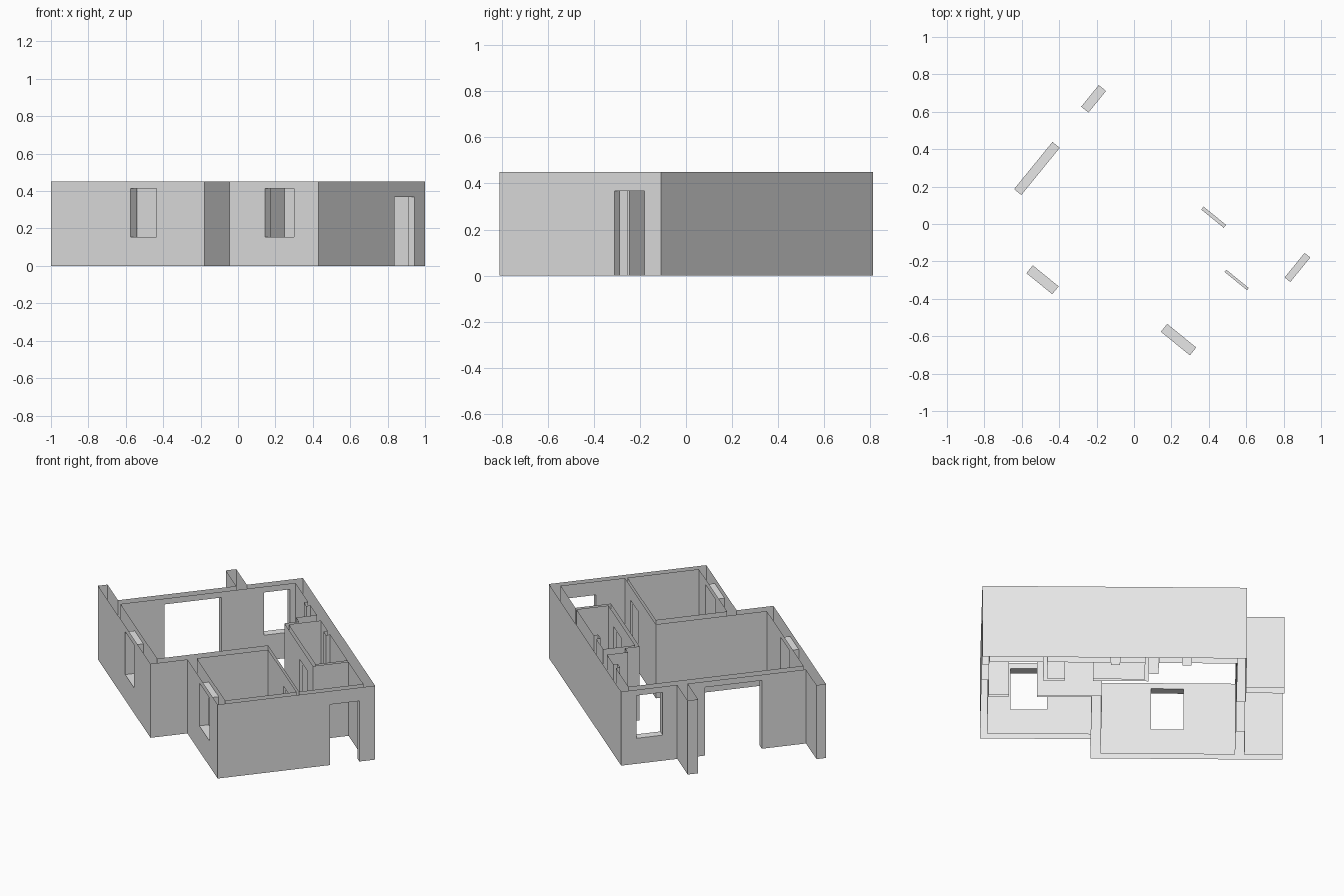
import bpy, bmesh, math
from mathutils import Matrix, Vector

cube = bpy.data.objects.get("Cube")
if cube:
    bpy.data.objects.remove(cube, do_unlink=True)

HEIGHT = 0.45
TURN = Matrix.Rotation(math.radians(-39.15), 4, 'Z')

plaster = bpy.data.materials.new("plaster_grey")
plaster.use_nodes = True
plaster.diffuse_color = (0.8, 0.8, 0.8, 1)
plaster.node_tree.nodes["Principled BSDF"].inputs["Base Color"].default_value = (0.8, 0.8, 0.8, 1)

# Wall footprints in house axes: along min, along max, across min, across max
parts = {
    "outer_walls": [
        (-0.615, 0.232, -0.567, -0.513),   # long front wall
        (0.177, 0.232, -0.567, 0.122),     # step wall running inward
        (0.177, 0.844, -0.356, -0.302),    # short front wall
        (0.805, 0.844, -0.356, 0.546),     # entry wall
        (-0.615, 0.844, 0.49, 0.546),      # back wall
        (-0.615, -0.565, -0.567, 0.546),   # balcony wall
    ],
    "balcony_fins": [
        (-0.827, -0.615, -0.567, -0.513),
        (-0.827, -0.615, 0.165, 0.225),
    ],
    "partitions": [
        (0.232, 0.805, 0.107, 0.122),      # bedroom
        (-0.075, 0.505, 0.287, 0.307),     # bathroom side
        (0.485, 0.505, 0.287, 0.49),       # bathroom end by the hall
        (-0.075, -0.055, 0.287, 0.49),     # bathroom far end
    ],
    "wall_posts": [
        (-0.13, -0.075, 0.37, 0.49),
        (0.085, 0.135, 0.465, 0.49),
        (-0.31, -0.26, 0.465, 0.49),
    ],
}

# Openings: footprint followed by sill and head height
SILL, HEAD, DOOR = 0.155, 0.415, 0.368
openings = [
    (-0.28, -0.102, -0.567, -0.513, SILL, HEAD),   # front window
    (0.475, 0.675, -0.356, -0.302, SILL, HEAD),    # bedroom window
    (-0.615, -0.565, 0.308, 0.457, SILL, HEAD),    # kitchen window
    (-0.615, -0.565, -0.26, 0.065, 0, HEAD),       # balcony opening
    (0.805, 0.844, 0.287, 0.456, 0, DOOR),         # entry door
    (0.23, 0.385, 0.287, 0.307, 0, DOOR),          # bathroom door
    (0.537, 0.692, 0.107, 0.122, 0, DOOR),         # bedroom door
]

# Shared grid lines let all walls join into one clean hollow shell
boxes = [b for group in parts.values() for b in group] + openings
xs = sorted({v for b in boxes for v in b[:2]})
ys = sorted({v for b in boxes for v in b[2:4]})
zs = [0, SILL, DOOR, HEAD, HEIGHT]


def inside(b, x, y):
    return b[0] < x < b[1] and b[2] < y < b[3]


def owner(i, j, k):
    """Name of the part filling a grid cell, or None for open space."""
    if not (0 <= i < len(xs) - 1 and 0 <= j < len(ys) - 1):
        return None
    x, y, z = ((a[n] + a[n + 1]) / 2 for a, n in ((xs, i), (ys, j), (zs, k)))
    if any(inside(o, x, y) and o[4] < z < o[5] for o in openings):
        return None
    for name, group in parts.items():
        if any(inside(b, x, y) for b in group):
            return name
    return None


def cell_face(bm, cell, axis, side):
    """Add the quad on one side of a grid cell, facing outward."""
    a, b = (axis + 1) % 3, (axis + 2) % 3
    corners = []
    for da, db in ((0, 0), (1, 0), (1, 1), (0, 1)):
        n = list(cell)
        n[axis] += side
        n[a] += da
        n[b] += db
        corners.append(bm.verts.new((xs[n[0]], ys[n[1]], zs[n[2]])))
    bm.faces.new(corners if side else corners[::-1])


meshes = {name: bmesh.new() for name in parts}
layers = len(zs) - 1
for i in range(len(xs) - 1):
    for j in range(len(ys) - 1):
        for k in range(layers):
            name = owner(i, j, k)
            if not name:
                continue
            for axis in range(3):
                for side in (0, 1):
                    near = [i, j, k]
                    near[axis] += 2 * side - 1
                    # Wall tops and bottoms stay open
                    if 0 <= near[2] < layers and not owner(*near):
                        cell_face(meshes[name], (i, j, k), axis, side)

for name, bm in meshes.items():
    bmesh.ops.remove_doubles(bm, verts=bm.verts, dist=0.0005)
    bmesh.ops.dissolve_limit(bm, angle_limit=0.01, verts=bm.verts, edges=bm.edges)
    bm.transform(TURN)
    mesh = bpy.data.meshes.new(name)
    bm.to_mesh(mesh)
    bm.free()
    mesh.materials.append(plaster)
    bpy.context.collection.objects.link(bpy.data.objects.new(name, mesh))
